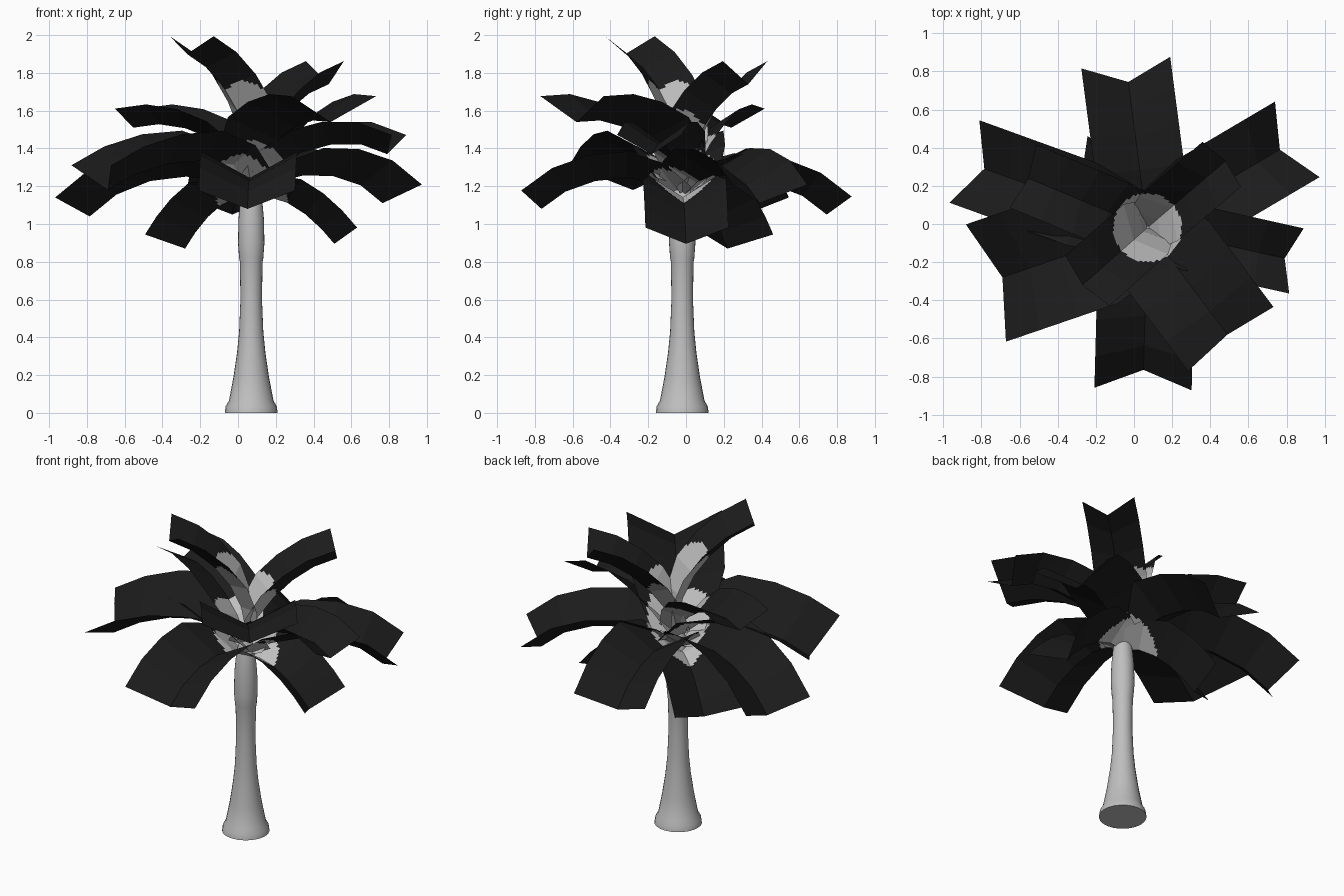
import bpy, bmesh, math
from mathutils import Vector

cube = bpy.data.objects.get("Cube")
if cube:
    bpy.data.objects.remove(cube, do_unlink=True)


def material(name, value):
    m = bpy.data.materials.new(name)
    m.use_nodes = True
    colour = (value, value, value, 1)
    m.diffuse_color = colour
    bsdf = next(n for n in m.node_tree.nodes if n.type == 'BSDF_PRINCIPLED')
    bsdf.inputs["Base Color"].default_value = colour
    return m


BARK = material("pale grey bark", 0.52)
LEAF = material("dark leaf", 0.011)
AXIS = Vector((0.07, -0.02, 0))
UP = Vector((0, 0, 1))


def add_object(name, bm, materials):
    mesh = bpy.data.meshes.new(name)
    bm.to_mesh(mesh)
    bm.free()
    for m in materials:
        mesh.materials.append(m)
    obj = bpy.data.objects.new(name, mesh)
    bpy.context.collection.objects.link(obj)
    return obj


# Trunk: a lathed profile with flared foot and a swollen crown shaft
def build_trunk(sides=24):
    profile = [(.14, 0), (.135, .035), (.118, .065), (.094, .19), (.075, .32), (.064, .43),
               (.057, .6), (.06, .8), (.064, .82), (.07, .9), (.067, 1.03),
               (.058, 1.13), (.045, 1.2), (.025, 1.27)]
    bm = bmesh.new()
    rings = []
    for r, z in profile:
        rings.append([bm.verts.new(AXIS + Vector((r * math.cos(a), r * math.sin(a), z)))
                      for a in (math.tau * i / sides for i in range(sides))])
    for low, high in zip(rings, rings[1:]):
        for i in range(sides):
            j = (i + 1) % sides
            bm.faces.new((low[i], low[j], high[j], high[i]))
    bm.faces.new(rings[0][::-1])
    bm.faces.new(rings[-1])
    trunk = add_object("trunk", bm, [BARK])
    bpy.ops.object.select_all(action='DESELECT')
    trunk.select_set(True)
    bpy.context.view_layer.objects.active = trunk
    bpy.ops.object.shade_smooth_by_angle(angle=math.radians(40))


# Frond: a V-folded strip along an arching midrib, pale near the trunk
def build_frond(name, tip, base_z, start, end, half, depth, segments=5, sub=10):
    tip = Vector(tip)
    out = tip - AXIS
    out.z = 0
    reach = out.length
    out.normalize()
    side = UP.cross(out)
    p0, p1 = Vector((0, base_z)), Vector((reach, tip.z))
    pull = (p1 - p0).length
    t0, t1 = (Vector((math.cos(a), math.sin(a))) * pull
              for a in (math.radians(start), math.radians(end)))

    def section(u):
        p = (p0 * (2*u**3 - 3*u**2 + 1) + t0 * (u**3 - 2*u**2 + u)
             + p1 * (3*u**2 - 2*u**3) + t1 * (u**3 - u**2))
        d = (p0 * (6*u*u - 6*u) + t0 * (3*u*u - 4*u + 1)
             + p1 * (6*u - 6*u*u) + t1 * (3*u*u - 2*u)).normalized()
        mid = AXIS + out * p.x + UP * p.y
        grow = 0.55 + 0.45 * min(1, u / 0.35)
        rise = (UP * d.x - out * d.y) * depth * grow
        return [mid + rise + side * half * grow, mid, mid + rise - side * half * grow]

    coarse = [section(i / segments) for i in range(segments + 1)]
    bm = bmesh.new()
    rows = []
    for k in range(segments * sub + 1):
        i = min(k // sub, segments - 1)
        f = k / sub - i
        left, mid, right = (a.lerp(b, f) for a, b in zip(coarse[i], coarse[i + 1]))
        points = [left.lerp(mid, j / sub) for j in range(sub)]
        points += [mid.lerp(right, j / sub) for j in range(sub + 1)]
        rows.append([bm.verts.new(p) for p in points])
    for a, b in zip(rows, rows[1:]):
        for j in range(2 * sub):
            face = bm.faces.new((a[j], a[j + 1], b[j + 1], b[j]))
            c = face.calc_center_median() - AXIS
            limit = 0.18 + 0.1 * max(0, 1.3 - c.z)
            face.material_index = 0 if c.xy.length < limit else 1
    add_object(name, bm, [BARK, LEAF])


build_trunk()

# name, midrib tip, base height, start and end slope, half width, fold depth
fronds = [
    ("top_left_frond", (-.27, -.32, 1.9), 1.3, 88, 20, .175, .1),
    ("top_back_frond", (.48, .33, 1.74), 1.25, 65, 12, .155, .125),
    ("upper_front_frond", (.49, -.58, 1.54), 1.23, 55, -12, .28, .14),
    ("upper_side_frond", (-.555, .24, 1.51), 1.25, 58, -16, .18, .105),
    ("middle_left_frond", (.79, -.18, 1.37), 1.2, 47, -32, .175, .12),
    ("middle_right_frond", (-.69, -.28, 1.18), 1.2, 57, -35, .325, .16),
    ("spread_front_frond", (.05, -.765, 1.08), 1.14, 43, -46, .255, .14),
    ("spread_back_frond", (-.03, .745, 1.05), 1.14, 40, -47, .235, .14),
    ("spread_left_frond", (.765, .39, 1.11), 1.14, 38, -47, .23, .145),
    ("spread_right_frond", (-.785, .29, 1.04), 1.14, 38, -48, .23, .15),
    ("low_left_frond", (.51, 0, .895), 1.13, 22, -52, .22, .14),
    ("low_back_frond", (-.28, .22, .87), 1.13, 20, -55, .22, .13),
]
for spec in fronds:
    build_frond(*spec)
